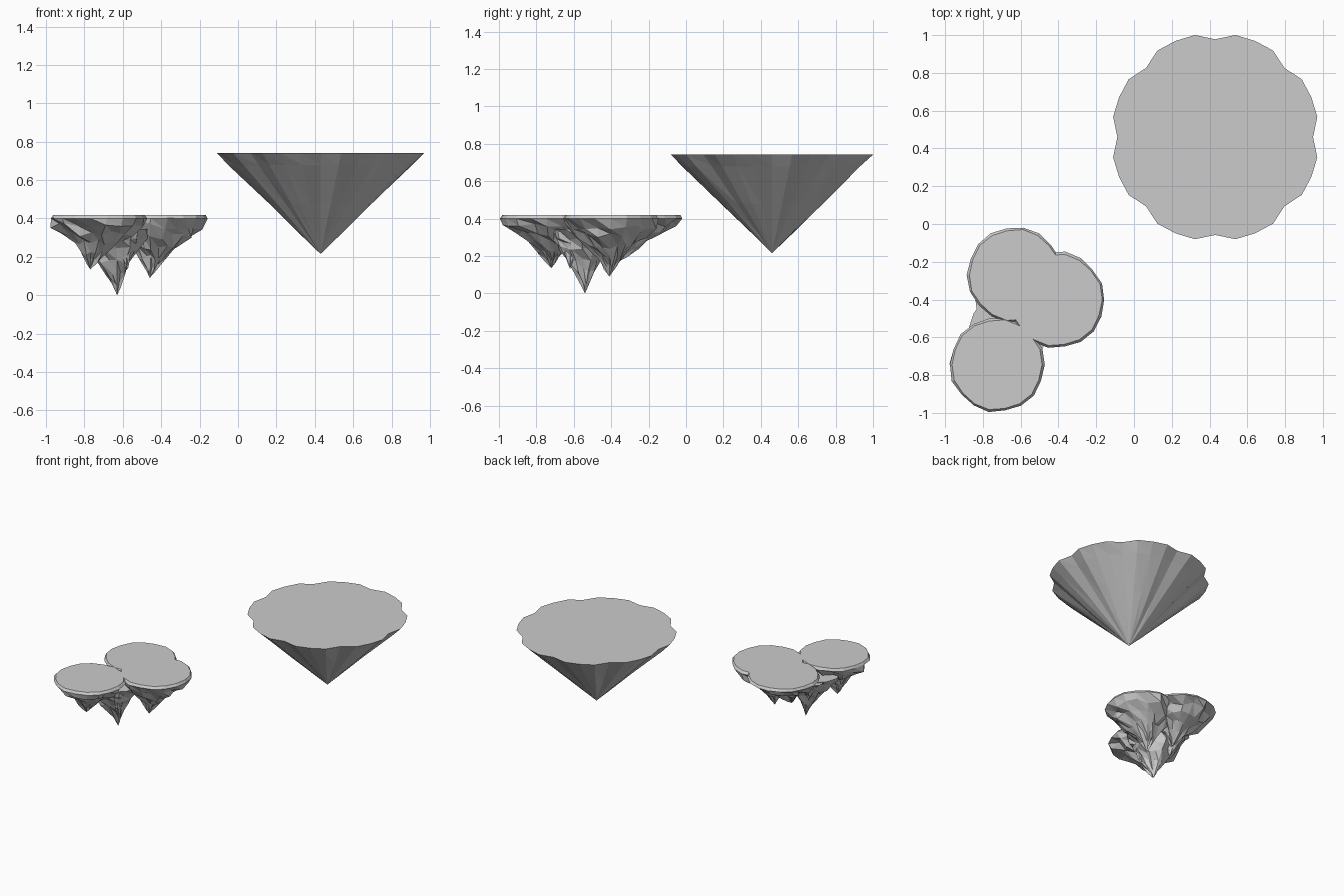
import bpy, bmesh, math, random
from mathutils import Vector

cube = bpy.data.objects.get("Cube")
if cube:
    bpy.data.objects.remove(cube, do_unlink=True)

random.seed(7)

stone = bpy.data.materials.new("plain grey stone")
stone.use_nodes = True
stone.diffuse_color = (0.6, 0.6, 0.6, 1)
stone.node_tree.nodes["Principled BSDF"].inputs["Base Color"].default_value = (0.6, 0.6, 0.6, 1)


def loft(name, rings, tip, sides, outline=lambda i: 1.0):
    """Flat-topped solid: rings of (centre, radius, jitter) closed by a tip."""
    bm = bmesh.new()
    loops = []
    for centre, radius, jitter in rings:
        loop = []
        for i in range(sides):
            a = math.tau * i / sides
            r = radius * outline(i) * (1 + random.uniform(-jitter, jitter))
            dz = random.uniform(-jitter, jitter) * 0.1
            loop.append(bm.verts.new(centre + Vector((r * math.cos(a), r * math.sin(a), dz))))
        loops.append(loop)
    bm.faces.new(loops[0])
    end = bm.verts.new(tip)
    for i in range(sides):
        j = (i + 1) % sides
        for upper, lower in zip(loops, loops[1:]):
            quad = (upper[i], upper[j], lower[j], lower[i])
            bm.faces.new(quad[:3])
            bm.faces.new((quad[0], quad[2], quad[3]))
        bm.faces.new((loops[-1][i], loops[-1][j], end))
    bmesh.ops.recalc_face_normals(bm, faces=bm.faces)
    mesh = bpy.data.meshes.new(name)
    bm.to_mesh(mesh)
    bm.free()
    mesh.materials.append(stone)
    obj = bpy.data.objects.new(name, mesh)
    bpy.context.collection.objects.link(obj)
    return obj


# Large cone island: scalloped rim with eight lobes
def scallop(i):
    return 0.518 if i % 4 == 0 else 0.551


cone_tip = Vector((0.43, 0.46, 0.215))
cone_rings = []
for t, jitter in ((0, 0), (0.12, 0.012), (0.5, 0.015), (0.8, 0.015)):
    centre = Vector((0.43, 0.46, 0.742 - 0.527 * t))
    cone_rings.append((centre, 1 - t, jitter))
loft("large_cone_island", cone_rings, cone_tip, 32, scallop)

# Small island: rocky lobes that taper into hanging spikes
TAPER = ((0.14, 0.85), (0.3, 0.67), (0.48, 0.45), (0.66, 0.26), (0.84, 0.11))


def rock(name, x, y, top, radius, tip, sides=18, lip=True):
    tip = Vector(tip)
    start = Vector((x, y, top))
    rings = [(start, radius, 0.0 if lip else 0.05)]
    if lip:
        rings = [(start + Vector((0, 0, 0.018)), radius - 0.012, 0),
                 (start, radius, 0.012)]
    for t, frac in TAPER:
        rings.append((start.lerp(tip, t), radius * frac, 0.16))
    wobble = [1 + 0.015 * math.sin(i * 2.1) for i in range(sides)]
    return loft(name, rings, tip, sides, lambda i: wobble[i])


island = rock("small_island", -0.63, -0.27, 0.4, 0.253, (-0.64, -0.36, 0.17))
parts = [
    rock("right_lobe", -0.41, -0.402, 0.4, 0.254, (-0.46, -0.41, 0.09)),
    rock("front_lobe", -0.725, -0.745, 0.4, 0.25, (-0.77, -0.72, 0.135)),
    rock("centre_spike", -0.67, -0.56, 0.345, 0.205, (-0.63, -0.54, 0), 14, False),
    rock("front_shard", -0.6, -0.62, 0.33, 0.1, (-0.58, -0.62, 0.13), 9, False),
    rock("rear_shard", -0.72, -0.45, 0.34, 0.12, (-0.71, -0.46, 0.17), 9, False),
]

# Merge the lobes into one outer surface
bpy.context.view_layer.objects.active = island
for part in parts:
    mod = island.modifiers.new("merge", "BOOLEAN")
    mod.operation = "UNION"
    mod.solver = "EXACT"
    mod.use_self = True
    mod.object = part
    bpy.ops.object.modifier_apply(modifier=mod.name)
    bpy.data.objects.remove(part, do_unlink=True)
